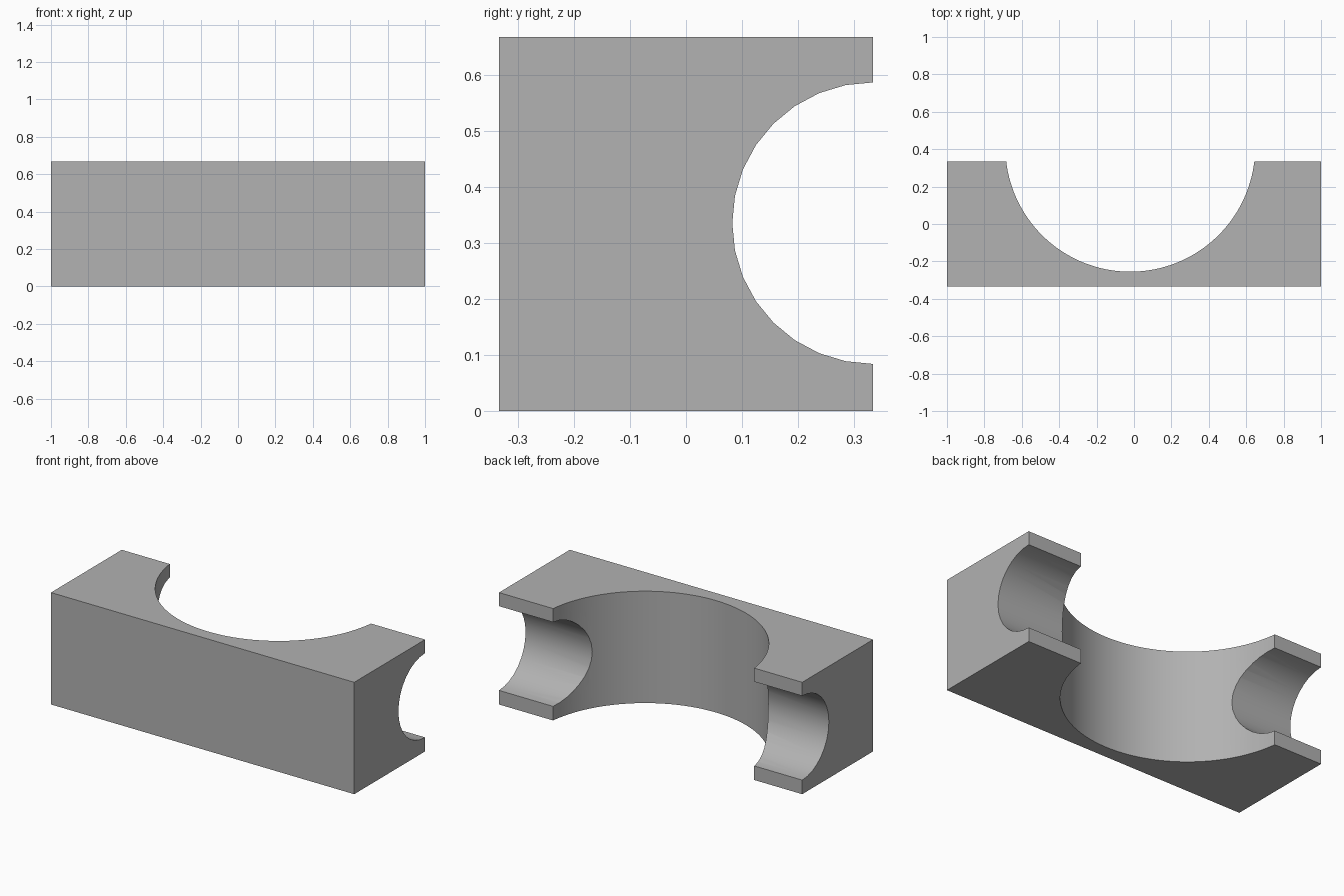
import bpy
import math

# Remove the default cube
if "Cube" in bpy.data.objects:
    bpy.data.objects.remove(bpy.data.objects["Cube"], do_unlink=True)

LENGTH, SIDE = 2.0, 0.667

# Grey material
grey = bpy.data.materials.new("plain_grey")
grey.use_nodes = True
colour = (0.445, 0.445, 0.445, 1)
grey.diffuse_color = colour
grey.node_tree.nodes["Principled BSDF"].inputs["Base Color"].default_value = colour

# Solid block
bpy.ops.mesh.primitive_cube_add(size=1, location=(0, 0, SIDE / 2))
block = bpy.context.object
block.name = "bearing_block"
block.scale = (LENGTH, SIDE, SIDE)
bpy.ops.object.transform_apply(location=True, rotation=True, scale=True)
block.data.materials.append(grey)


def cut_bore(name, radius, depth, sides, location, rotation=(0, 0, 0)):
    """Cut a round bore out of the block."""
    bpy.ops.mesh.primitive_cylinder_add(vertices=sides, radius=radius, depth=depth,
                                        location=location, rotation=rotation)
    cutter = bpy.context.object
    cutter.name = name
    cutter.hide_render = True
    cutter.data.materials.append(grey)
    bpy.context.view_layer.objects.active = block
    mod = block.modifiers.new(name, "BOOLEAN")
    mod.operation = "DIFFERENCE"
    mod.solver = "EXACT"
    mod.object = cutter
    bpy.ops.object.modifier_apply(modifier=mod.name)
    bpy.data.objects.remove(cutter, do_unlink=True)


# Long half-round channel in the back, then the large upright bore
cut_bore("channel_cutter", 0.251, 3, 32, (0, SIDE / 2, 0.335), (0, math.pi / 2, 0))
cut_bore("upright_bore_cutter", 0.668, 2, 128, (-0.02, 0.413, SIDE / 2))

# Smooth the bores, keep the edges sharp
bpy.ops.object.select_all(action="DESELECT")
block.select_set(True)
bpy.context.view_layer.objects.active = block
bpy.ops.object.shade_smooth_by_angle(angle=math.radians(30))
